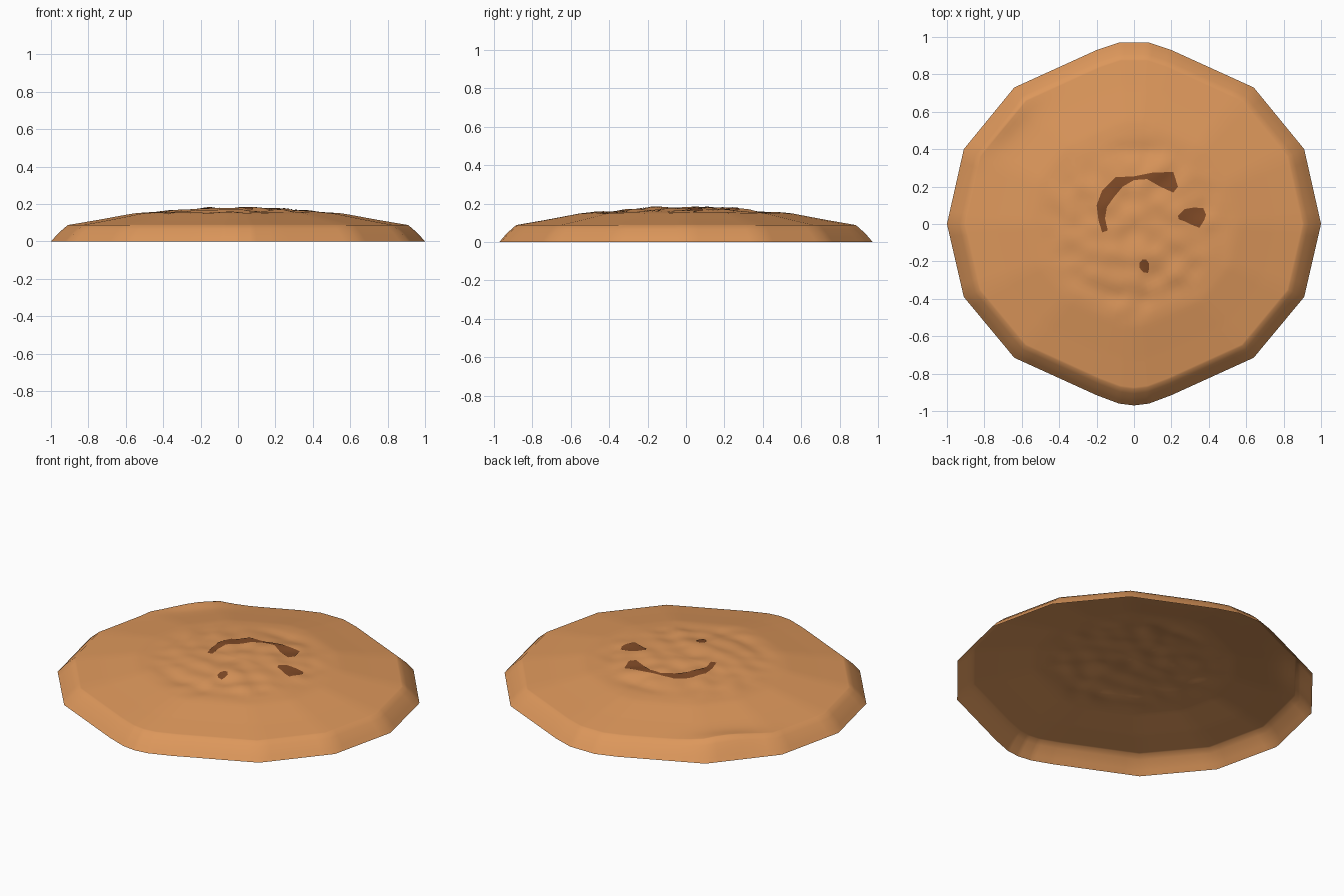
import bpy, bmesh, math
from mathutils import Vector, noise
from mathutils.bvhtree import BVHTree

if "Cube" in bpy.data.objects:
    bpy.data.objects.remove(bpy.data.objects["Cube"])


def material(name, rgb):
    m = bpy.data.materials.new(name)
    m.diffuse_color = (*rgb, 1)
    m.use_nodes = True
    m.node_tree.nodes["Principled BSDF"].inputs["Base Color"].default_value = m.diffuse_color
    return m


def add_object(name, bm, mat, flip_up=True):
    me = bpy.data.meshes.new(name)
    bm.normal_update()
    if flip_up and sum(f.normal.z for f in bm.faces) < 0:
        bmesh.ops.reverse_faces(bm, faces=bm.faces[:])
    bm.to_mesh(me)
    ob = bpy.data.objects.new(name, me)
    bpy.context.collection.objects.link(ob)
    me.materials.append(mat)
    for p in me.polygons:
        p.use_smooth = True
    return ob


light = material("light brown", (0.72, 0.31, 0.105))
dark = material("dark brown", (0.22, 0.07, 0.02))

# Faceted outline: right half from back to front, mirrored to the left
half = [(0.08, 0.97), (0.2, 0.93), (0.64, 0.73), (0.91, 0.40), (1, 0),
        (0.91, -0.39), (0.64, -0.715), (0.2, -0.915), (0.08, -0.96)]
outline = half + [(0, -0.97)] + [(-x, y) for x, y in reversed(half)]
SUB = 6
rim = [Vector(a).lerp(Vector(b), k / SUB)
       for a, b in zip(outline, outline[1:] + outline[:1]) for k in range(SUB)]

# Profile: scale of outline -> height
profile = [(0, .178), (.2, .177), (.36, .166), (.42, .158), (.5, .155), (.56, .15),
           (.75, .115), (.91, .088), (.96, .045), (1, 0)]


def height(s, x, y):
    for (s0, z0), (s1, z1) in zip(profile, profile[1:]):
        if s <= s1:
            z = z0 + (z1 - z0) * (s - s0) / (s1 - s0)
            break
    r = math.hypot(x, y)
    # crumpled middle
    z += 0.012 * noise.noise(Vector((x * 9, y * 9, 3.1))) * max(0, min(1, (0.52 - r) / 0.12))
    # ridge near the back left edge
    along = (x + y + 0.12) / 0.28
    across = (y - x - 1.26) / 0.11
    z += 0.028 * math.exp(-along ** 2 - across ** 2) * min(1, (1 - s) / 0.09)
    return z


# Open-bottomed mound
bm = bmesh.new()
steps = [i / 40 for i in range(1, 37)] + [.91, .935, .96, .98, 1]
centre = bm.verts.new((0, 0, height(0, 0, 0)))
prev = None
n = len(rim)
for s in steps:
    ring = [bm.verts.new((p.x * s, p.y * s, height(s, p.x * s, p.y * s))) for p in rim]
    for i in range(n):
        j = (i + 1) % n
        if prev:
            bm.faces.new((prev[i], ring[i], ring[j], prev[j]))
        else:
            bm.faces.new((centre, ring[i], ring[j]))
    prev = ring
bm.normal_update()
tree = BVHTree.FromBMesh(bm)
add_object("mound", bm, light)
bm.free()


def on_top(p):
    hit = tree.ray_cast(Vector((p[0], p[1], 1)), Vector((0, 0, -1)))[0]
    return hit + Vector((0, 0, 0.003))


def patch(name, side_a, side_b):
    """Thin dark plate draped on the mound between two matching lines."""
    bm = bmesh.new()
    rows = []
    for k in range(len(side_a) - 1):
        for t in range(5 if k == len(side_a) - 2 else 4):
            a = Vector(side_a[k]).lerp(Vector(side_a[k + 1]), t / 4)
            b = Vector(side_b[k]).lerp(Vector(side_b[k + 1]), t / 4)
            rows.append([bm.verts.new(on_top(a.lerp(b, u / 5))) for u in range(6)])
    for r0, r1 in zip(rows, rows[1:]):
        for u in range(5):
            bm.faces.new((r0[u], r0[u + 1], r1[u + 1], r1[u]))
    add_object(name, bm, dark)
    bm.free()


# Dark hollows on top
patch("crescent_hollow",
      [(-.17, -.045), (-.19, .02), (-.2, .1), (-.17, .18), (-.1, .25), (0, .255), (.1, .275), (.21, .278), (.235, .2)],
      [(-.14, -.035), (-.155, .03), (-.145, .09), (-.11, .14), (-.06, .2), (0, .235), (.07, .24), (.14, .2), (.21, .168)])
patch("right_hollow",
      [(.235, .045), (.27, .08), (.32, .088), (.37, .085), (.385, .05)],
      [(.24, .025), (.27, .015), (.31, -.005), (.35, -.02), (.375, .02)])
patch("front_hollow",
      [(.045, -.19), (.028, -.21), (.03, -.235), (.05, -.258)],
      [(.065, -.19), (.08, -.21), (.08, -.24), (.075, -.262)])
